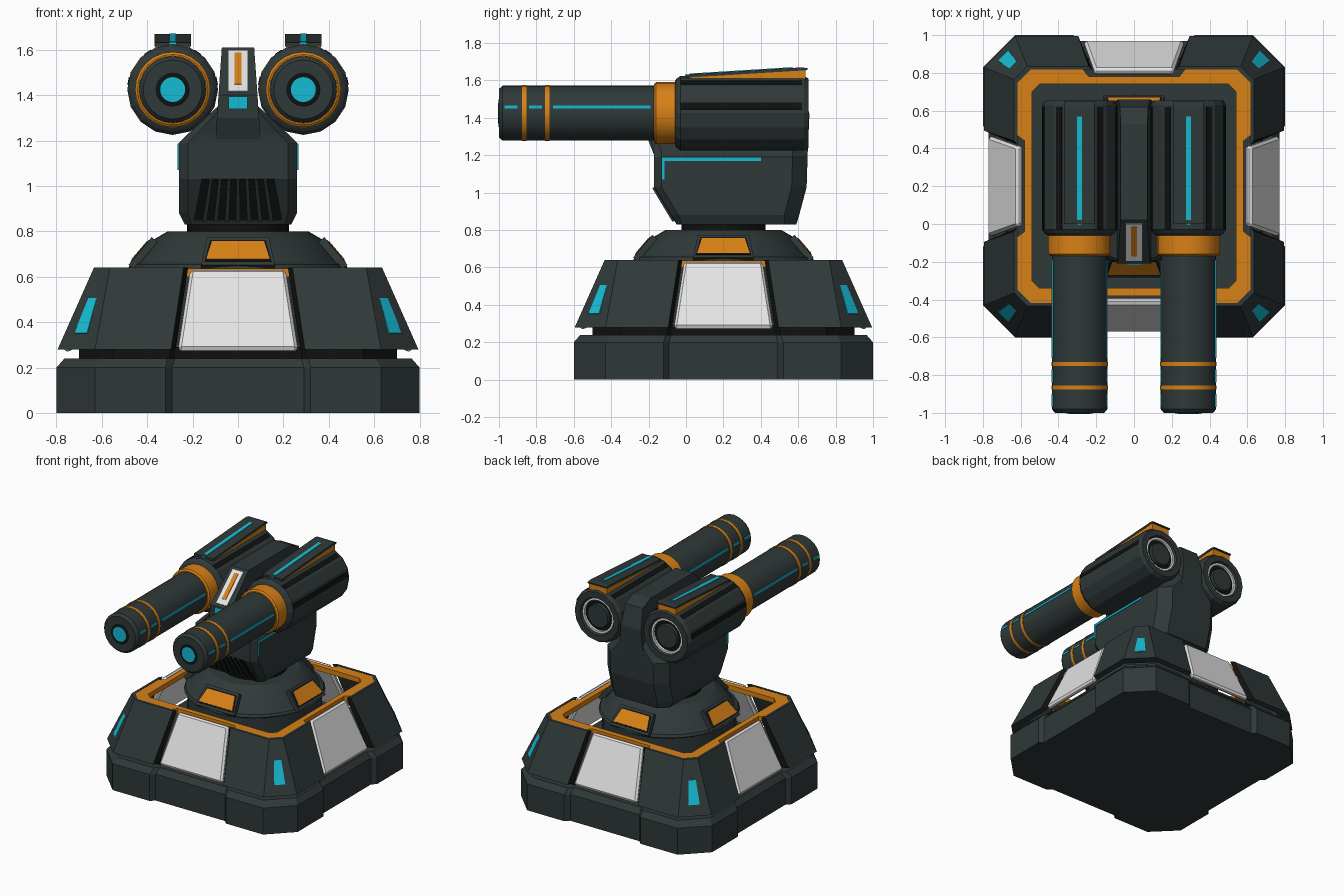
import bpy, bmesh, math
from mathutils import Vector

cube = bpy.data.objects.get("Cube")
if cube:
    bpy.data.objects.remove(cube)


def material(name, rgb):
    m = bpy.data.materials.new(name)
    m.use_nodes = True
    m.diffuse_color = (*rgb, 1)
    m.node_tree.nodes["Principled BSDF"].inputs["Base Color"].default_value = (*rgb, 1)
    return m


DARK = material("dark_armour", (0.029, 0.040, 0.040))
BLACK = material("black_recess", (0.005, 0.006, 0.006))
WHITE = material("white_panel", (0.78, 0.78, 0.78))
ORANGE = material("orange_trim", (0.68, 0.22, 0.008))
CYAN = material("cyan_light", (0.008, 0.50, 0.66))
CY = 0.2  # y of the pedestal axis


def loft(name, loops, mat, closed=False, smooth=False, alt=None, alt_sides=()):
    """Skin equal-length loops; cap the ends unless the loops form a closed tube."""
    bm = bmesh.new()
    rings = [[bm.verts.new(p) for p in lp] for lp in loops]
    n = len(rings[0])
    pairs = list(zip(rings, rings[1:])) + ([(rings[-1], rings[0])] if closed else [])
    for a, b in pairs:
        for i in range(n):
            j = (i + 1) % n
            bm.faces.new((a[i], a[j], b[j], b[i])).material_index = int(i in alt_sides)
    if not closed:
        bm.faces.new(rings[0])
        bm.faces.new(rings[-1])
    bmesh.ops.recalc_face_normals(bm, faces=bm.faces)
    me = bpy.data.meshes.new(name)
    bm.to_mesh(me)
    bm.free()
    me.materials.append(mat)
    if alt:
        me.materials.append(alt)
    ob = bpy.data.objects.new(name, me)
    bpy.context.collection.objects.link(ob)
    if smooth:
        bpy.ops.object.select_all(action="DESELECT")
        ob.select_set(True)
        bpy.context.view_layer.objects.active = ob
        bpy.ops.object.shade_smooth_by_angle(angle=math.radians(25))
    return ob


def slab(name, quad, out, depth, mat):
    """Plate on a quad, from 'out' above its plane to 'depth' below it."""
    q = [Vector(p) for p in quad]
    nrm = (q[1] - q[0]).cross(q[3] - q[0]).normalized()
    return loft(name, [[p + nrm * out for p in q], [p - nrm * depth for p in q]], mat)


def box(name, lo, hi, mat):
    (x0, y0, z0), (x1, y1, z1) = lo, hi
    return loft(name, [[(x0, y0, z), (x1, y0, z), (x1, y1, z), (x0, y1, z)] for z in (z0, z1)], mat)


def lathe_y(name, prof, cx, cz, n, mat, **kw):
    angs = [math.tau * i / n for i in range(n)]
    return loft(name, [[(cx + r * math.sin(a), y, cz + r * math.cos(a)) for a in angs]
                       for r, y in prof], mat, **kw)


def lathe_z(name, prof, n, mat):
    angs = [math.tau * i / n for i in range(n)]
    return loft(name, [[(r * math.cos(a), CY + r * math.sin(a), z) for a in angs]
                       for r, z in prof], mat, smooth=True)


def turn(p, ang):
    """Rotate a point given relative to the pedestal axis, then place it."""
    c, s = math.cos(ang), math.sin(ang)
    return (p[0] * c - p[1] * s, CY + p[0] * s + p[1] * c, p[2])


def outline(h, c, wide, narrow, dent, z):
    """Chamfered square with a shallow dent in the middle of each side."""
    side = [(c - h, -h), (-wide, -h), (-narrow, dent - h), (narrow, dent - h), (wide, -h), (h - c, -h)]
    return [turn((x, y, z), k * math.pi / 2) for k in range(4) for x, y in side]


# Pedestal
loft("base", [outline(0.8, 0.17, 0.32, 0.29, 0.03, 0), outline(0.8, 0.17, 0.32, 0.29, 0.03, 0.2),
              outline(0.765, 0.16, 0.31, 0.28, 0.03, 0.24)], DARK)
loft("base_gap", [outline(0.7, 0.15, 0.3, 0.28, 0.02, z) for z in (0.22, 0.29)], BLACK)
loft("well_floor", [outline(0.69, 0.15, 0.3, 0.28, 0.02, z) for z in (0.28, 0.31)], DARK)
loft("orange_rim", [outline(h, c, 0.27, 0.24, d, z) for h, c, d, z in
                    ((0.62, 0.07, 0.04, 0.6), (0.62, 0.07, 0.04, 0.637),
                     (0.54, 0.04, 0, 0.637), (0.54, 0.04, 0, 0.6))], ORANGE, closed=True)


def corner(n, h, c, t, z, ang):
    pts = [(n, -h), (h - c, -h), (h, c - h), (h, -n)]
    g = h - t
    pts += [(g, 0.02 - n), (g, c - g), (g - c, -g), (n - 0.02, -g)]
    return [turn((x, y, z), ang) for x, y in pts]


for k in range(4):
    a = k * math.pi / 2
    loft("skirt_corner", [corner(0.295, 0.795, 0.165, 0.05, 0.28, a),
                          corner(0.24, 0.635, 0.07, 0.018, 0.64, a)],
         DARK, alt=BLACK, alt_sides=(3, 7))
    # White armour panel in each skirt opening
    panel = slab("side_panel", [turn(p, a) for p in
                 ((-0.265, -0.775, 0.28), (0.265, -0.775, 0.28),
                  (0.21, -0.622, 0.635), (-0.21, -0.622, 0.635))], 0, 0.04, WHITE)
    bev = panel.modifiers.new("edge", "BEVEL")
    bev.width = 0.014
    bev.segments = 1
    # Light slit on each chamfered corner
    d = a + math.pi / 4
    for nm, mat, e, out in (("slit_frame", BLACK, 0.012, 0.003), ("slit_light", CYAN, 0, 0.007)):
        slab(nm, [turn(p, d) for p in
                  ((-0.04 - e, -0.975, 0.35 - e), (0.04 + e, -0.975, 0.35 - e),
                   (0.02 + e, -0.874, 0.56 + e), (-0.02 - e, -0.874, 0.56 + e))], out, 0.012, mat)
    # Window on each quarter of the dome
    for nm, mat, e, out in (("window_frame", DARK, 0.022, 0.004), ("window_inner", BLACK, 0.008, 0.007),
                            ("window_glow", ORANGE, 0, 0.010)):
        slab(nm, [turn(p, a) for p in
                  ((-0.14 - e, -0.462 - e * 0.8, 0.672 - e), (0.14 + e, -0.462 - e * 0.8, 0.672 - e),
                   (0.115 + e, -0.395 + e * 0.8, 0.75 + e), (-0.115 - e, -0.395 + e * 0.8, 0.75 + e))],
             out, 0.03, mat)

lathe_z("dome", [(0.46, 0.3), (0.46, 0.62), (0.485, 0.635), (0.475, 0.655), (0.45, 0.665),
                 (0.37, 0.765), (0.31, 0.80)], 32, DARK)
lathe_z("neck", [(0.225, 0.78), (0.225, 0.84)], 24, BLACK)


# Turret body
def section(z, w, y0, y1, c):
    return [(-w + c, y0, z), (w - c, y0, z), (w, y0 + c, z), (w, y1 - 2 * c, z),
            (w - 2 * c, y1, z), (2 * c - w, y1, z), (-w, y1 - 2 * c, z), (-w, y0 + c, z)]


loft("turret_body", [section(*s) for s in (
    (0.83, 0.235, -0.05, 0.59, 0.03), (0.88, 0.26, -0.08, 0.605, 0.04), (1.03, 0.26, -0.17, 0.645, 0.04),
    (1.19, 0.26, -0.17, 0.65, 0.04), (1.23, 0.22, -0.175, 0.65, 0.04), (1.35, 0.09, -0.205, 0.65, 0.02))], DARK)

# Central spine, narrowing upwards
spine = [(-0.17, 1.2), (-0.21, 1.3), (-0.21, 1.4), (0.02, 1.61), (0.53, 1.61), (0.62, 1.57), (0.66, 1.42), (0.65, 1.2)]
loft("spine", [[(s * (0.1 - 0.07 * max(0, z - 1.2)), y, z) for y, z in spine] for s in (-1, 1)], DARK)
for nm, mat, w, t0, t1, out in (("spine_plate", WHITE, 0.045, 0.07, 0.93, 0.006),
                                ("spine_stripe", ORANGE, 0.016, 0.2, 0.86, 0.010)):
    ends = [(0.23 * t - 0.21, 0.21 * t + 1.4) for t in (t0, t1)]
    slab(nm, [(-w, *ends[0]), (w, *ends[0]), (w, *ends[1]), (-w, *ends[1])], out, 0.004, mat)
box("spine_light", (-0.042, -0.217, 1.34), (0.042, -0.2, 1.395), CYAN)


# Front grille
def slope(z):
    return -0.17 + (1.03 - z) * 0.6


def grille_strip(name, b0, b1, t0, t1, out, mat):
    slab(name, [(b0, slope(0.85), 0.85), (b1, slope(0.85), 0.85),
                (t1, slope(1.03), 1.03), (t0, slope(1.03), 1.03)], out, 0.005, mat)


grille_strip("grille_recess", -0.195, 0.195, -0.16, 0.16, 0.003, BLACK)
for i in range(-3, 4):
    b, t = i * 0.049, i * 0.04
    grille_strip("grille_rib", b - 0.009, b + 0.009, t - 0.007, t + 0.007, 0.012, DARK)

# Paired guns and side lights
R, CZ = 0.147, 1.425
for s in (-1, 1):
    cx = s * 0.288
    x0, x1 = sorted((s * 0.255, s * 0.266))
    box("body_light_bar", (x0, -0.13, 1.17), (x1, 0.4, 1.187), CYAN)
    box("body_light_drop", (x0, -0.13, 1.07), (x1, -0.115, 1.18), CYAN)

    lathe_y("gun_housing", [(0.17, -0.06), (0.185, -0.05), (0.2, -0.03), (0.2, 0.63), (0.185, 0.655),
                            (0.14, 0.655), (0.13, 0.615)], cx, CZ, 16, DARK)
    for g in (-78.75, -33.75, 33.75, 78.75):
        a = math.radians(g)
        u, v = Vector((math.sin(a), 0, math.cos(a))), Vector((math.cos(a), 0, -math.sin(a)))
        mid = Vector((cx, 0, CZ)) + u * 0.196
        slab("housing_groove", [mid + v * 0.018 * e + Vector((0, y, 0)) for e, y in
                                ((-1, -0.03), (1, -0.03), (1, 0.62), (-1, 0.62))], 0.004, 0.004, BLACK)
    lathe_y("exhaust_ring", [(0.13, 0.61), (0.13, 0.64), (0.115, 0.64), (0.115, 0.61)], cx, CZ, 24, WHITE, closed=True)
    lathe_y("exhaust_recess", [(0.115, 0.61), (0.115, 0.622)], cx, CZ, 24, BLACK)
    lathe_y("exhaust_core", [(0.09, 0.61), (0.085, 0.645)], cx, CZ, 24, DARK)

    # Raised fin on top of the housing
    for nm, mat, w, prof in (
            ("fin_wedge", ORANGE, 0.076, ((0.02, 1.6), (0.02, 1.628), (0.64, 1.655), (0.64, 1.6))),
            ("fin_cap", DARK, 0.08, ((0, 1.615), (0, 1.632), (0.62, 1.67), (0.65, 1.665), (0.65, 1.655))),
            ("fin_light", CYAN, 0.014, ((0.02, 1.62), (0.02, 1.637), (0.57, 1.671), (0.57, 1.65)))):
        loft(nm, [[(cx + e * w, y, z) for y, z in prof] for e in (-1, 1)], mat)
    box("fin_end_light", (cx - 0.014, -0.005, 1.617), (cx + 0.014, 0.01, 1.632), CYAN)

    # Barrel
    lathe_y("barrel_collar", [(0.155, -0.17), (0.166, -0.16), (0.166, -0.05)], cx, CZ, 24, ORANGE, smooth=True)
    lathe_y("barrel", [(0.13, -1.0), (R, -0.98), (R, -0.1)], cx, CZ, 24, DARK, smooth=True)
    for y in (-0.865, -0.742):
        lathe_y("barrel_band", [(R + 0.003, y - 0.011), (R + 0.003, y + 0.011)], cx, CZ, 24, ORANGE, smooth=True)
    lathe_y("muzzle_ring", [(0.075, -1.0), (0.07, -1.003)], cx, CZ, 24, BLACK)
    lathe_y("muzzle_light", [(0.055, -1.0), (0.055, -1.005)], cx, CZ, 24, CYAN)
    for e in (-1, 1):
        for y0, y1 in ((-0.97, -0.9), (-0.84, -0.77), (-0.71, -0.19)):
            xa, xb = sorted((cx + e * 0.135, cx + e * 0.148))
            box("barrel_light", (xa, y0, 1.449), (xb, y1, 1.465), CYAN)
